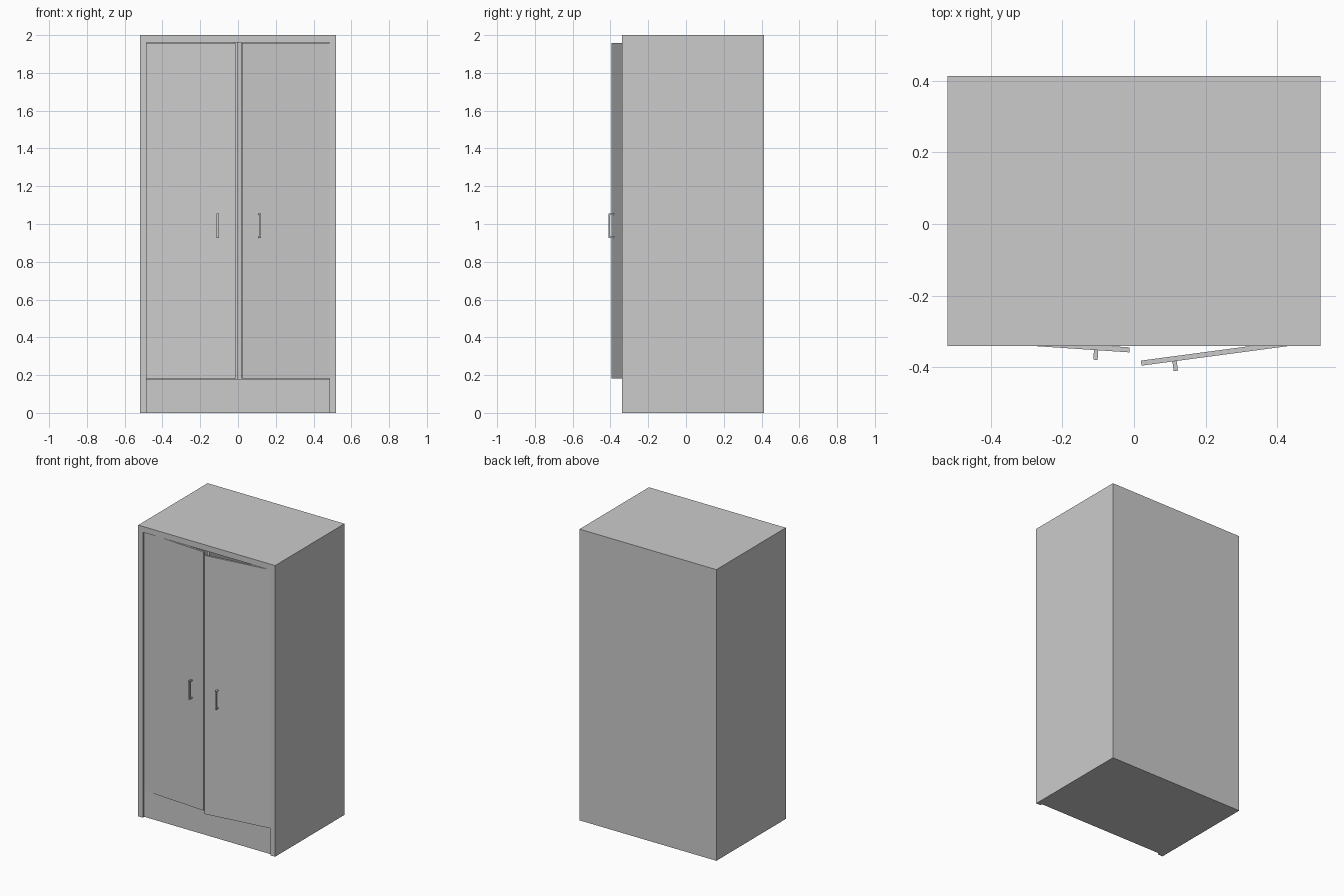
import bpy, math
from mathutils import Matrix

if "Cube" in bpy.data.objects:
    bpy.data.objects.remove(bpy.data.objects["Cube"])

W, YF, YB, H = 0.52, -0.34, 0.413, 2.0   # half width, carcass front, back, height
T = 0.035                                # panel thickness


def box(name, lo, hi, matrix=None):
    x0, y0, z0 = lo
    x1, y1, z1 = hi
    verts = [(x, y, z) for z in (z0, z1) for x, y in ((x0, y0), (x1, y0), (x1, y1), (x0, y1))]
    faces = [(3, 2, 1, 0), (4, 5, 6, 7)]
    faces += [(i, (i + 1) % 4, (i + 1) % 4 + 4, i + 4) for i in range(4)]
    mesh = bpy.data.meshes.new(name)
    mesh.from_pydata(verts, [], faces)
    if matrix:
        mesh.transform(matrix)
        if matrix.determinant() < 0:
            mesh.flip_normals()
    obj = bpy.data.objects.new(name, mesh)
    bpy.context.collection.objects.link(obj)
    return obj


# Carcass panels: the base is set back slightly between the sides
box("left_side", (-W, YF, 0), (-W + T, YB, H))
box("right_side", (W - T, YF, 0), (W, YB, H))
box("top_panel", (-W + T, YF, 1.96), (W - T, YB, H))
box("base_plinth", (-W + T, -0.325, 0), (W - T, YB, 0.18))
box("back_panel", (-W + T, YB - 0.02, 0.18), (W - T, YB, 1.96))
box("centre_divider", (-0.018, -0.31, 0.18), (0.0, YB - 0.02, 1.96))

# Doors, each modelled as a left door on its hinge, then swung and mirrored
L, D = 0.472, 0.014
for side, sx, hx, hy, angle in (("left", 1, 0.483, -0.313, 3.8),
                                ("right", -1, 0.487, -0.319, 7.6)):
    m = (Matrix.Scale(sx, 4, (1, 0, 0))
         @ Matrix.Translation((-hx, hy, 0))
         @ Matrix.Rotation(math.radians(-angle), 4, 'Z'))
    box(side + "_door", (0, -D, 0.182), (L, 0, 1.958), m)
    # Handle: a flat grip on two short legs
    u0, u1, yo = 0.373, 0.385, -D - 0.027
    box(side + "_handle_grip", (u0, yo, 0.927), (u1, yo + 0.006, 1.055), m)
    for tag, z in (("lower", 0.927), ("upper", 1.047)):
        box(f"{side}_handle_{tag}_leg", (u0, yo + 0.006, z), (u1, -D, z + 0.008), m)
